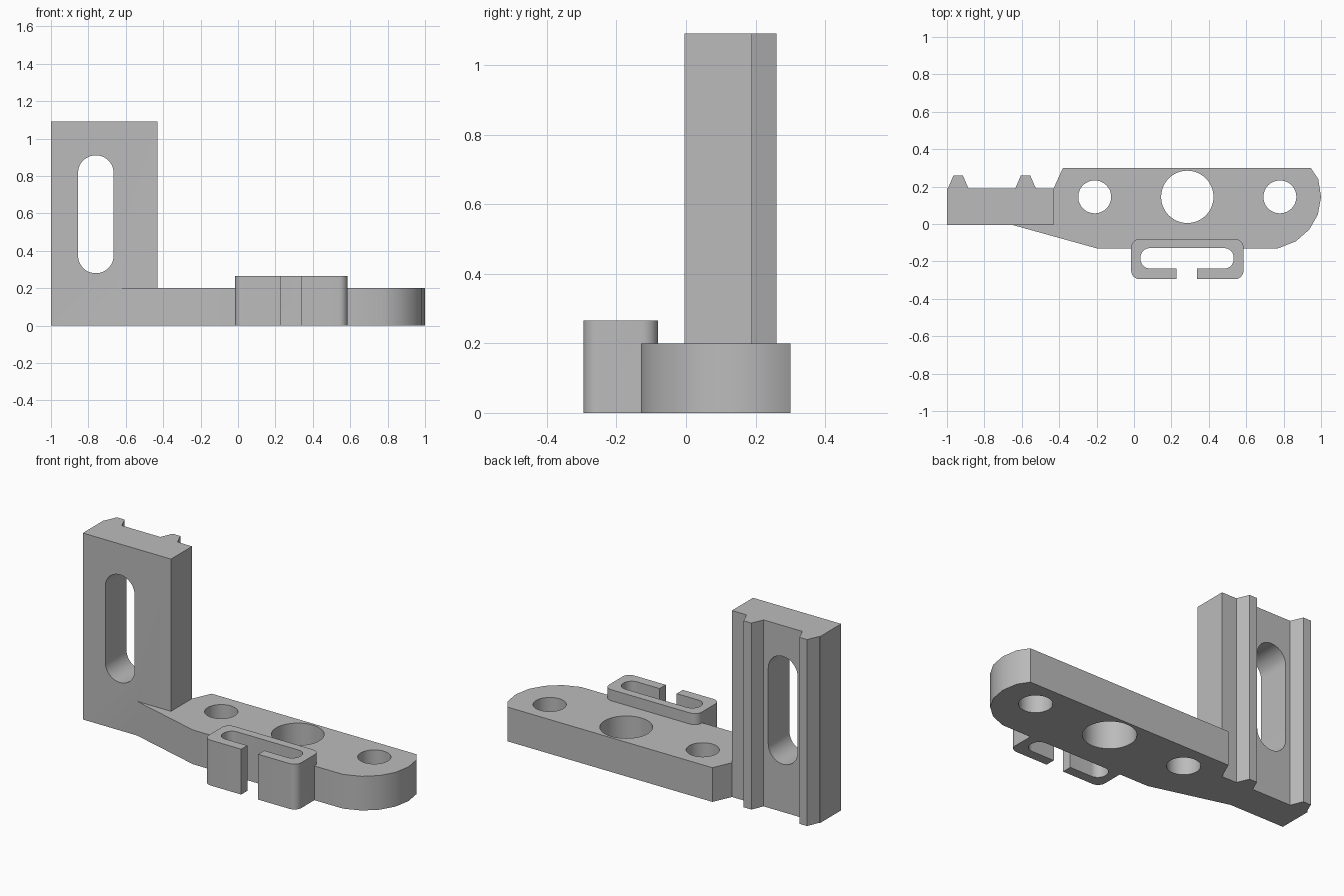
import bpy, bmesh
from math import sin, cos, pi, radians
from mathutils import Matrix, Vector

cube = bpy.data.objects.get("Cube")
if cube:
    bpy.data.objects.remove(cube, do_unlink=True)

grey = bpy.data.materials.new("plain grey")
grey.use_nodes = True
colour = (0.5, 0.5, 0.5, 1)
grey.diffuse_color = colour
grey.node_tree.nodes["Principled BSDF"].inputs["Base Color"].default_value = colour


def prism(name, outline, low, high, upright=False):
    """Extrude an outline along z, or along y when upright (outline is then x, z)."""
    bm = bmesh.new()
    if upright:
        points = [(a, low, b) for a, b in outline]
        step = Vector((0, high - low, 0))
    else:
        points = [(a, b, low) for a, b in outline]
        step = Vector((0, 0, high - low))
    face = bm.faces.new([bm.verts.new(p) for p in points])
    grown = bmesh.ops.extrude_face_region(bm, geom=[face])["geom"]
    bmesh.ops.translate(bm, vec=step,
                        verts=[g for g in grown if isinstance(g, bmesh.types.BMVert)])
    bmesh.ops.recalc_face_normals(bm, faces=bm.faces)
    mesh = bpy.data.meshes.new(name)
    bm.to_mesh(mesh)
    bm.free()
    mesh.materials.append(grey)
    obj = bpy.data.objects.new(name, mesh)
    bpy.context.collection.objects.link(obj)
    return obj


def rounded(x0, x1, y0, y1, r, steps=8):
    """Outline of a rectangle with round corners."""
    corners = [(x1 - r, y1 - r), (x0 + r, y1 - r), (x0 + r, y0 + r), (x1 - r, y0 + r)]
    return [(cx + r * cos(a), cy + r * sin(a))
            for k, (cx, cy) in enumerate(corners)
            for a in [(k + i / steps) * pi / 2 for i in range(steps + 1)]]


def circle(cx, cy, r, sides=48):
    return [(cx + r * cos(2 * pi * i / sides), cy + r * sin(2 * pi * i / sides))
            for i in range(sides)]


def combine(target, other, operation):
    """Apply a boolean and discard the helper."""
    mod = target.modifiers.new(operation, "BOOLEAN")
    mod.operation = operation
    mod.solver = "EXACT"
    mod.object = other
    bpy.context.view_layer.objects.active = target
    bpy.ops.object.modifier_apply(modifier=mod.name)
    bpy.data.objects.remove(other, do_unlink=True)


# Base plate with a rounded end, tapering into the upright
bracket = prism("slotted_bracket", [
    (-0.5, 0.1), (-0.65, 0.1), (-0.65, -0.005), (-0.2, -0.13), (0.77, -0.13),
    (0.865, -0.093), (0.937, -0.03), (0.983, 0.05), (1.0, 0.145), (0.985, 0.24),
    (0.945, 0.3), (-0.38, 0.3), (-0.43, 0.19)], 0, 0.2)

# Upright with two guide ridges on its back
upright = prism("upright", [
    (-1, -0.005), (-0.43, -0.005), (-0.43, 0.19),
    (-0.525, 0.19), (-0.555, 0.26), (-0.605, 0.26), (-0.635, 0.19),
    (-0.885, 0.19), (-0.915, 0.26), (-0.965, 0.26), (-0.995, 0.19), (-1, 0.19)], 0, 1.09)
combine(bracket, upright, "UNION")

# Cable clip on the front edge
clip = prism("cable_clip", rounded(-0.015, 0.585, -0.295, -0.08, 0.045), 0, 0.265)
combine(bracket, clip, "UNION")

# Holes, upright slot, clip channel and clip opening
cutters = [prism("screw_hole", circle(x, 0.145, r), -0.1, 0.4)
           for x, r in ((-0.21, 0.088), (0.285, 0.14), (0.78, 0.088))]
cutters.append(prism("upright_slot", rounded(-0.855, -0.665, 0.28, 0.91, 0.094, 12),
                     -0.1, 0.4, upright=True))
cutters.append(prism("clip_channel", rounded(0.035, 0.533, -0.238, -0.129, 0.05), -0.1, 0.4))
cutters.append(prism("clip_opening", [(0.227, -0.4), (0.337, -0.4),
                                      (0.337, -0.2), (0.227, -0.2)], -0.1, 0.4))
for cutter in cutters:
    combine(bracket, cutter, "DIFFERENCE")

# Smooth the curved walls, keep the corners crisp
bpy.ops.object.select_all(action="DESELECT")
bracket.select_set(True)
bpy.context.view_layer.objects.active = bracket
bpy.ops.object.shade_smooth_by_angle(angle=radians(30))
